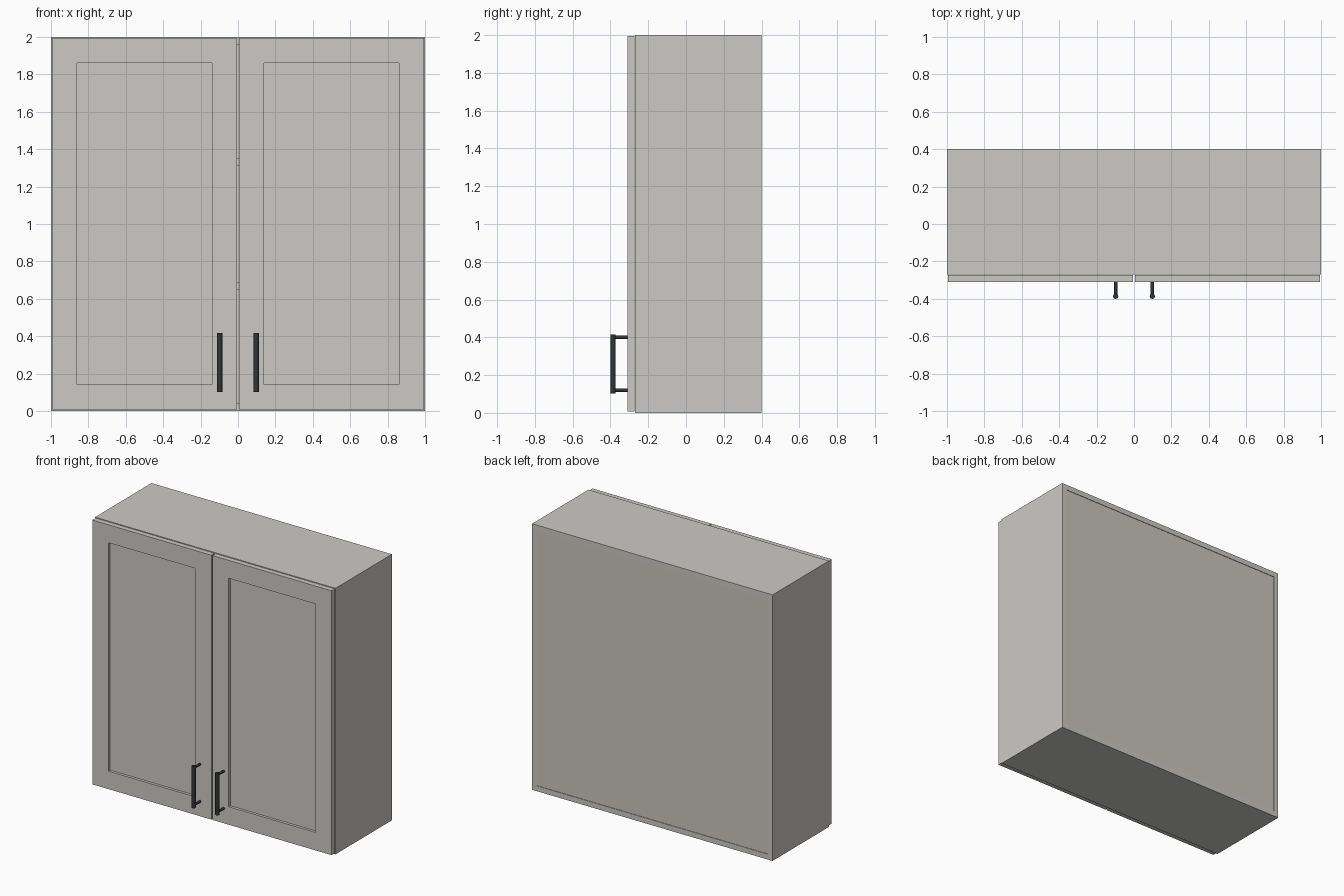
import bpy
from mathutils import Vector

if "Cube" in bpy.data.objects:
    bpy.data.objects.remove(bpy.data.objects["Cube"])


def material(name, color):
    m = bpy.data.materials.new(name)
    m.diffuse_color = (*color, 1)
    m.use_nodes = True
    m.node_tree.nodes["Principled BSDF"].inputs["Base Color"].default_value = m.diffuse_color
    return m


paint = material("warm_grey_paint", (0.60, 0.59, 0.56))
backing = material("backing_board", (0.60, 0.57, 0.51))
metal = material("dark_metal", (0.03, 0.035, 0.04))


def box(name, x, y, z, mat=paint):
    """Box from (min, max) ranges on each axis."""
    bpy.ops.mesh.primitive_cube_add(size=1)
    o = bpy.context.object
    o.name = name
    for v in o.data.vertices:
        v.co = Vector([lo + (c + 0.5) * (hi - lo) for c, (lo, hi) in zip(v.co, (x, y, z))])
    o.data.materials.append(mat)
    return o


def rod(name, start, end, radius):
    """Round rod between two points."""
    a, b = Vector(start), Vector(end)
    bpy.ops.mesh.primitive_cylinder_add(vertices=24, radius=radius, depth=(b - a).length,
                                        location=(a + b) / 2)
    o = bpy.context.object
    o.name = name
    o.rotation_euler = (b - a).to_track_quat('Z', 'Y').to_euler()
    o.data.materials.append(metal)
    bpy.ops.object.shade_smooth_by_angle()
    return o


T = 0.04                       # board thickness
BACK, BODY, FACE = 0.40, -0.27, -0.31
DOOR_Z = (0.008, 1.995)
STILE = 0.135

# Carcass boards
box("top_board", (-1 + T, 1 - T), (BODY, BACK), (2 - T, 2))
box("bottom_board", (-1 + T, 1 - T), (BODY, BACK), (0, T))
box("back_panel", (-1 + T, 1 - T), (BACK - 0.022, BACK - 0.004), (T, 2 - T), backing)

# Interior shelves
for i, z in enumerate((0.667, 1.333)):
    box(f"shelf_{i + 1}", (-1 + T, 1 - T), (BODY + 0.02, BACK - 0.022), (z - T / 2, z + T / 2))

for side, s in (("left", -1), ("right", 1)):
    def span(a, b):
        return tuple(sorted((s * a, s * b)))

    box(f"{side}_side_board", span(1 - T, 1), (BODY, BACK), (0, 2))

    # Framed door: full-height stiles, rails between, recessed panel
    inner, outer = 0.005, 0.995
    depth = (FACE, BODY - 0.002)
    z0, z1 = DOOR_Z
    opening = span(inner + STILE, outer - STILE)
    box(f"{side}_door_inner_stile", span(inner, inner + STILE), depth, DOOR_Z)
    box(f"{side}_door_outer_stile", span(outer - STILE, outer), depth, DOOR_Z)
    box(f"{side}_door_bottom_rail", opening, depth, (z0, z0 + STILE))
    box(f"{side}_door_top_rail", opening, depth, (z1 - STILE, z1))
    box(f"{side}_door_panel", opening, (FACE + 0.02, BODY - 0.006), (z0 + STILE, z1 - STILE))

    # Bar handle on two posts
    hx, hy = s * 0.098, -0.386
    rod(f"{side}_handle_bar", (hx, hy, 0.102), (hx, hy, 0.416), 0.014)
    for label, z in (("lower", 0.12), ("upper", 0.40)):
        rod(f"{side}_handle_{label}_post", (hx, hy, z), (hx, FACE + 0.005, z), 0.009)
